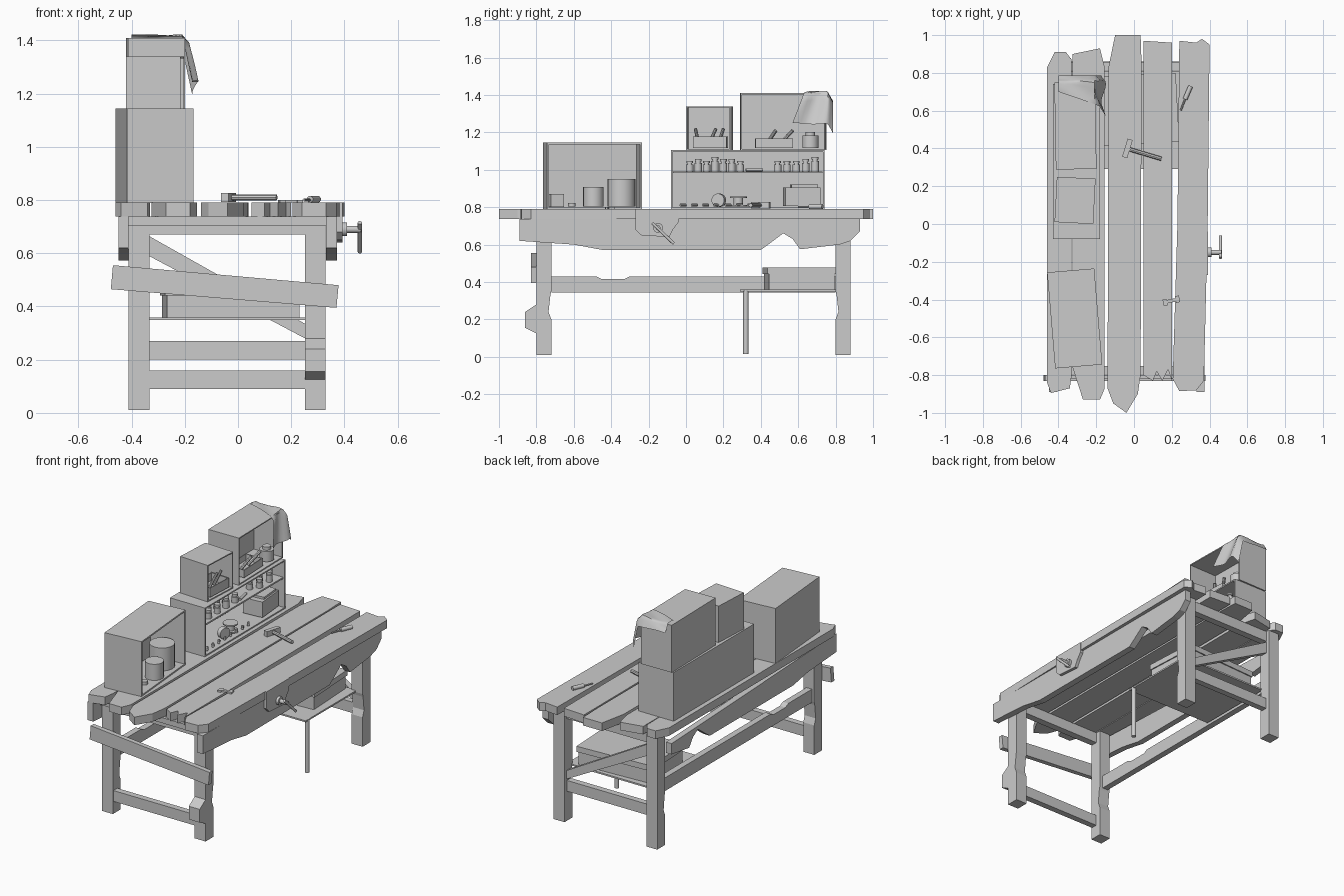
import bpy, bmesh, math, random
from mathutils import Vector, Matrix

random.seed(4)
cube = bpy.data.objects.get("Cube")
if cube:
    bpy.data.objects.remove(cube)

gray = bpy.data.materials.new("plain_gray")
gray.use_nodes = True
gray.diffuse_color = (.6, .6, .6, 1)
gray.node_tree.nodes["Principled BSDF"].inputs["Base Color"].default_value = (.6, .6, .6, 1)


def finish(name, bm, smooth=False):
    bmesh.ops.recalc_face_normals(bm, faces=bm.faces)
    mesh = bpy.data.meshes.new(name)
    bm.to_mesh(mesh)
    bm.free()
    mesh.materials.append(gray)
    obj = bpy.data.objects.new(name, mesh)
    bpy.context.collection.objects.link(obj)
    if smooth:
        bpy.ops.object.select_all(action='DESELECT')
        obj.select_set(True)
        bpy.context.view_layer.objects.active = obj
        bpy.ops.object.shade_smooth_by_angle(angle=math.radians(40))
    return obj


def prism(name, outline, axis, low, high):
    """Extrude a flat outline along x, y or z."""
    bm = bmesh.new()

    def place(point, depth):
        co = list(point)
        co.insert("xyz".index(axis), depth)
        return bm.verts.new(co)
    face = bm.faces.new([place(p, low) for p in outline])
    moved = bmesh.ops.extrude_face_region(bm, geom=[face])["geom"]
    offset = Vector([high - low if a == axis else 0 for a in "xyz"])
    bmesh.ops.translate(bm, vec=offset, verts=[v for v in moved if isinstance(v, bmesh.types.BMVert)])
    return finish(name, bm)


def block_mesh(center, size, turn=0):
    bm = bmesh.new()
    matrix = Matrix.Translation(center) @ Matrix.Rotation(math.radians(turn), 4, 'Z') @ Matrix.Diagonal((*size, 1))
    bmesh.ops.create_cube(bm, size=1, matrix=matrix)
    return bm


def block(name, center, size, turn=0):
    return finish(name, block_mesh(center, size, turn))


def hollow(name, center, size, turn, wall, direction, depth):
    """Box with one open side, made by insetting and pushing in a face."""
    bm = block_mesh(center, size, turn)
    bm.normal_update()
    face = max(bm.faces, key=lambda f: f.normal.dot(Vector(direction)))
    normal = face.normal.copy()
    bmesh.ops.inset_region(bm, faces=[face], thickness=wall)
    moved = bmesh.ops.extrude_face_region(bm, geom=[face])["geom"]
    bmesh.ops.translate(bm, vec=-normal * depth, verts=[v for v in moved if isinstance(v, bmesh.types.BMVert)])
    bmesh.ops.delete(bm, geom=[face], context='FACES_ONLY') if face.is_valid else None
    return finish(name, bm)


def rod(name, start, end, radius, tip=None, sides=16):
    start, end = Vector(start), Vector(end)
    bm = bmesh.new()
    span = end - start
    matrix = Matrix.Translation((start + end) / 2) @ span.to_track_quat('Z', 'Y').to_matrix().to_4x4()
    bmesh.ops.create_cone(bm, cap_ends=True, segments=sides, radius1=radius,
                          radius2=radius if tip is None else tip, depth=span.length, matrix=matrix)
    return finish(name, bm, True)


def can(name, x, y, z, radius, height):
    return rod(name, (x, y, z), (x, y, z + height), radius, sides=20)


# Worn tabletop planks
planks = {
    "outer": [(-.46, -.84), (-.44, -.895), (-.34, -.87), (-.33, -.8), (-.33, .87), (-.36, .91), (-.42, .91), (-.46, .83)],
    "second": [(-.325, -.76), (-.27, -.93), (-.18, -.93), (-.155, -.87), (-.155, .83), (-.18, .93), (-.325, .9)],
    "middle": [(-.14, -.87), (-.11, -.95), (-.04, -1), (.02, -.9), (.035, -.8), (.04, .85), (.035, 1), (-.1, 1), (-.135, .83)],
    "fourth": [(.05, -.8), (.1, -.83), (.12, -.78), (.15, -.83), (.18, -.77), (.2, -.83), (.2, .96), (.05, .97)],
    "edge": [(.205, -.82), (.24, -.885), (.33, -.88), (.37, -.83), (.39, 0), (.4, .95), (.36, .98), (.33, .96), (.24, .97), (.23, 0)]}
for label, outline in planks.items():
    prism(label + "_plank", outline, 'z', .738, .79)

# Legs with chipped edges
for side, x in (("left", .29), ("right", -.372)):
    for end, y in (("front", -.76), ("back", .84)):
        s = 1 if end == "front" else -1
        outline = [(y - s * .04, .01), (y + s * .04, .01), (y + s * .04, .2), (y + s * .025, .24), (y + s * .035, .33),
                   (y + s * .04, .35), (y + s * .04, .738), (y - s * .04, .738)]
        prism(f"{end}_{side}_leg", outline, 'x', x - .039, x + .039)

# Side aprons with a notch
apron = [(-.89, .738), (-.89, .62), (-.6, .6), (-.45, .572), (.4, .572), (.44, .6), (.52, .66), (.57, .63), (.61, .575),
         (.82, .6), (.88, .62), (.93, .67), (.93, .738)]
prism("left_apron", apron, 'x', .33, .373)
prism("right_apron", [(min(y, .79), z) for y, z in apron[:-1]], 'x', -.45, -.411)

# Rails, stretchers and braces
for label, y, low in (("front", -.775, .09), ("back", .835, .2)):
    block(label + "_top_rail", (-.04, y, .704), (.59, .045, .068))
    block(label + "_stretcher", (-.04, y, low + .035), (.59, .04, .07))
block("front_batten", (-.04, -.81, .72), (.82, .02, .035))
prism("side_stretcher", [(-.72, .345), (.8, .345), (.8, .43), (-.3, .43), (-.33, .415), (-.45, .415), (-.48, .43), (-.72, .43)],
      'x', -.395, -.355)
prism("front_slat", [(-.478, .465), (.37, .395), (.378, .48), (-.47, .555)], 'y', -.83, -.8)
prism("back_brace", [(-.335, .59), (.252, .28), (.252, .335), (-.335, .665)], 'y', .82, .86)
prism("leg_cleat", [(-.8, .125), (-.86, .155), (-.86, .24), (-.8, .28)], 'x', .251, .329)

# Lower tray with its post and chest
block("lower_tray", (-.03, .55, .354), (.62, .52, .01))
can("tray_post", .27, .32, .015, .014, .345)
block("tray_chest", (-.027, .605, .4), (.5, .35, .085), 3)
block("chest_lid", (-.027, .605, .46), (.515, .365, .036), 3)

# Clamp on the edge
prism("clamp_plate", [(-.27, .79), (-.27, .68), (-.24, .65), (-.09, .64), (-.07, .68), (-.04, .72), (-.04, .79)], 'x', .373, .393)
rod("clamp_screw", (.39, -.15, .69), (.462, -.15, .69), .013)
rod("clamp_collar", (.39, -.15, .69), (.41, -.15, .69), .026)
rod("clamp_handle", (.458, -.18, .715), (.458, -.065, .605), .008)

# Open cabinets, facing the bench
front = (1, 0, 0)
hollow("front_case", (-.314, -.5, .967), (.25, .51, .355), 4.8, .014, front, .23)
hollow("long_case", (-.305, .33, .947), (.25, .82, .315), 0, .012, front, .235)
block("long_case_shelf", (-.307, .33, .987), (.236, .8, .01))
hollow("small_case", (-.312, .125, 1.222), (.205, .24, .235), -3, .01, front, .19)
hollow("tall_case", (-.31, .52, 1.257), (.215, .46, .305), 1, .01, front, .2)

# Things in the front case
can("large_can", -.3, -.345, .803, .075, .148)
can("medium_can", -.25, -.495, .803, .055, .104)
hollow("small_carton", (-.26, -.695, .835), (.07, .07, .07), 12, .006, (0, 0, 1), .05)
can("paint_pot", -.24, -.61, .803, .02, .02)

# Jars on the long shelf
for i in range(12):
    y = .02 + .045 * i if i < 7 else .49 + .05 * (i - 7)
    height = random.choice((.036, .045, .055))
    x = -.225 - .035 * (i % 2)
    can("jar", x, y, .992, .02, height)
    can("jar_neck", x, y, .992 + height, .013, .008)
    can("jar_lid", x, y, 1 + height, .018, .012)
rod("shelf_chisel", (-.21, .32, 1), (-.23, .41, 1), .008)

# Things under the long shelf
rod("tape_roll", (-.24, .18, .837), (-.21, .17, .837), .036)
for z, radius, height in ((.803, .045, .008), (.811, .025, .04), (.848, .045, .008)):
    can("spool", -.25, .28, z, radius, height)
block("tool_chest", (-.27, .62, .855), (.13, .19, .1), 5)
block("tool_chest_lid", (-.27, .63, .913), (.11, .14, .014), 5)
for i in range(8):
    y = -.03 + .06 * i
    rod("loose_bolt", (-.2, y, .811), (-.22, y + .03, .811), .008, sides=8)

# Things in the upper cases
hollow("small_tray", (-.285, .13, 1.147), (.13, .18, .06), -3, .008, (0, 0, 1), .05)
hollow("tall_tray", (-.28, .47, 1.142), (.12, .2, .05), 2, .008, (0, 0, 1), .04)
for y, lean in ((.07, -.02), (.12, .04), (.17, .03)):
    rod("small_tray_tool", (-.29, y, 1.13), (-.26, y + lean, 1.22), .009, sides=8)
for y, lean in ((.43, .05), (.5, .07)):
    rod("tall_tray_tool", (-.28, y, 1.135), (-.24, y + lean, 1.21), .01, sides=8)
can("glue_pot", -.26, .665, 1.117, .043, .066)
can("glue_pot_lid", -.26, .665, 1.183, .025, .02)

# Cloth draped over the cabinet corner
bm = bmesh.new()
steps = 12
grid = []
for i in range(steps + 1):
    for j in range(steps + 1):
        u, v = i / steps, j / steps
        x, y = -.4 + .38 * u, .7 - .13 * u + (.13 + .13 * u) * v
        over_x, over_y = max(0, x + .2), max(0, y - .755)
        wave = .012 * math.sin(9 * v + 2 * u)
        z = 1.418 - over_x * .95 - over_y * .7 + .004 * math.sin(8 * u + 7 * v)
        point = (min(x, -.2) + over_x * .22 + wave * (over_x > 0), min(y, .755) + over_y * .4, z)
        grid.append(bm.verts.new(point))
for i in range(steps):
    for j in range(steps):
        a = i * (steps + 1) + j
        bm.faces.new((grid[a], grid[a + steps + 1], grid[a + steps + 2], grid[a + 1]))
finish("draped_cloth", bm, True)

# Tools lying on the tabletop
rod("hammer_handle", (-.04, .4, .81), (.145, .345, .81), .011, sides=8)
block("hammer_head", (-.035, .4, .81), (.028, .1, .034), -17)
rod("screwdriver_grip", (.27, .66, .803), (.3, .73, .803), .013, sides=10)
rod("screwdriver_blade", (.247, .6, .8), (.27, .66, .8), .005, sides=8)
block("wrench_bar", (.195, -.407, .795), (.07, .018, .01), 12)
for x, y in ((.165, -.415), (.23, -.398)):
    block("wrench_jaw", (x, y, .795), (.022, .035, .012), 12)
